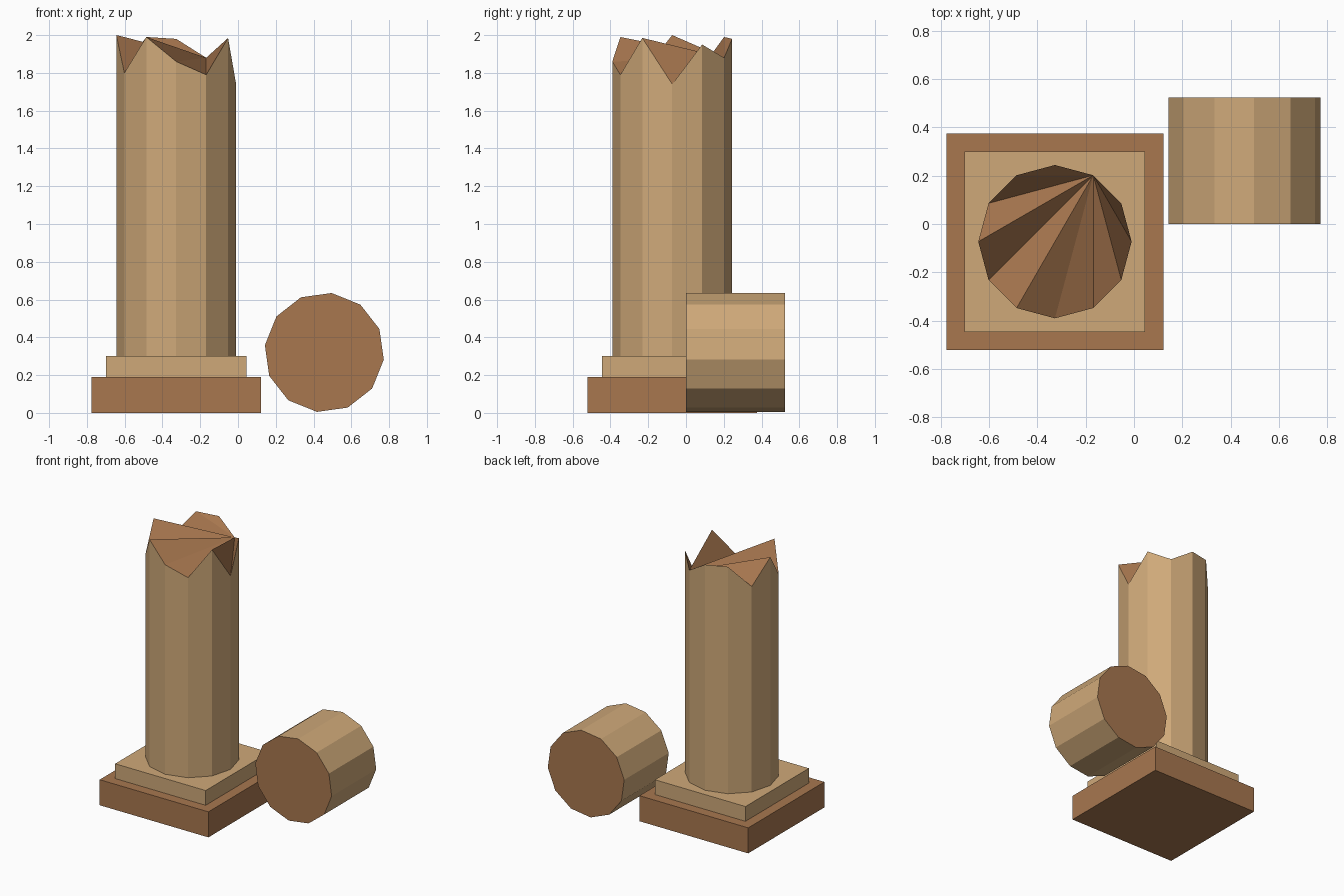
import bpy, bmesh, math
from mathutils import Matrix

if "Cube" in bpy.data.objects:
    bpy.data.objects.remove(bpy.data.objects["Cube"])


def material(name, rgb):
    lin = [((c / 255 + 0.055) / 1.055) ** 2.4 for c in rgb]
    m = bpy.data.materials.new(name)
    m.diffuse_color = (*lin, 1)
    m.use_nodes = True
    m.node_tree.nodes["Principled BSDF"].inputs["Base Color"].default_value = m.diffuse_color
    return m


SAND = material("sandstone", (207, 169, 121))
BROWN = material("brown stone", (168, 119, 79))
CX, CY, R, N = -0.327, -0.073, 0.317, 12


def finish(bm, name, mats):
    mesh = bpy.data.meshes.new(name)
    bm.to_mesh(mesh)
    bm.free()
    for m in mats:
        mesh.materials.append(m)
    ob = bpy.data.objects.new(name, mesh)
    bpy.context.collection.objects.link(ob)


def slab(name, size, z0, z1, mat):
    bm = bmesh.new()
    mx = Matrix.Translation((CX, CY, (z0 + z1) / 2)) @ Matrix.Diagonal((size, size, z1 - z0, 1))
    bmesh.ops.create_cube(bm, size=1, matrix=mx)
    finish(bm, name, [mat])


# Stepped square base
slab("plinth", 0.896, 0, 0.19, BROWN)
slab("base_step", 0.746, 0.19, 0.30, SAND)

# Broken column: rim heights every 30 degrees, starting at +x
heights = [1.74, 1.95, 1.88, 1.98, 1.99, 1.83, 2.0, 1.80, 1.99, 1.86, 1.79, 1.985]
bm = bmesh.new()
low, top = [], []
for i, h in enumerate(heights):
    a = math.tau * i / N
    x, y = CX + R * math.cos(a), CY + R * math.sin(a)
    low.append(bm.verts.new((x, y, 0.30)))
    top.append(bm.verts.new((x, y, h)))
for i in range(N):
    j = (i + 1) % N
    bm.faces.new((low[i], low[j], top[j], top[i]))
bm.faces.new(low[::-1])
# Fractured top, fanned from one rim corner
for k in range(1, N - 1):
    f = bm.faces.new((top[2], top[(2 + k) % N], top[(3 + k) % N]))
    f.material_index = 1
finish(bm, "broken_column", [SAND, BROWN])

# Fallen drum lying along y
bm = bmesh.new()
ring = []
for i in range(N):
    a = math.tau * i / N + math.radians(23)
    ring.append(tuple(bm.verts.new((0.457 + R * math.cos(a), y, 0.32 + R * math.sin(a)))
                      for y in (0.0, 0.524)))
for i in range(N):
    p, q = ring[i], ring[(i + 1) % N]
    bm.faces.new((p[0], p[1], q[1], q[0]))
for s in (0, 1):
    bm.faces.new([r[s] for r in ring]).material_index = 1
bmesh.ops.recalc_face_normals(bm, faces=bm.faces[:])
finish(bm, "fallen_drum", [SAND, BROWN])
